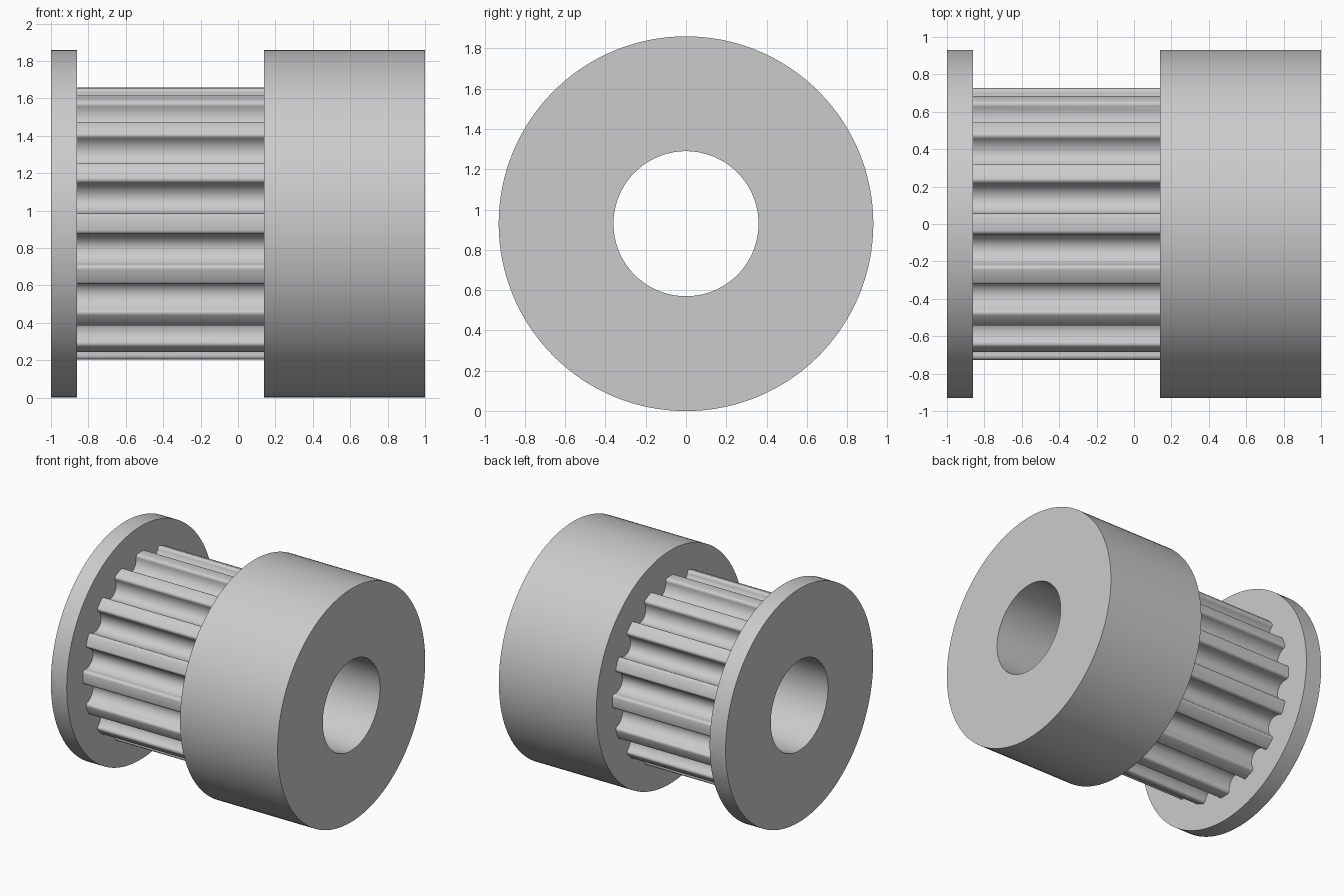
import bpy, bmesh
from math import sin, cos, pi, radians, atan2

cube = bpy.data.objects.get("Cube")
if cube:
    bpy.data.objects.remove(cube, do_unlink=True)

AXIS_Z = 0.93      # height of the shaft axis
RIM = 0.93         # flange and hub radius
BORE = 0.36
TEETH = 16
TIP = 0.727        # tooth tip radius
DEPTH = 0.113      # groove depth
GROOVE = 0.086     # groove half width and floor radius
FILLET = 0.022     # rounding of the tooth corners

metal = bpy.data.materials.new("plain grey")
metal.use_nodes = True
grey = (0.6, 0.6, 0.6, 1)
metal.diffuse_color = grey
metal.node_tree.nodes["Principled BSDF"].inputs["Base Color"].default_value = grey


def bored_ring(name, x0, x1, outline):
    """Extrude a closed polar outline (angle, radius) along x, with the bore through it."""
    bm = bmesh.new()

    def loop(x, points):
        return [bm.verts.new((x, r * cos(a), AXIS_Z + r * sin(a))) for a, r in points]

    bore = [(a, BORE) for a, r in outline]
    loops = [loop(x0, outline), loop(x1, outline), loop(x1, bore), loop(x0, bore)]
    n = len(outline)
    for k in range(4):
        a, b = loops[k], loops[(k + 1) % 4]
        for i in range(n):
            j = (i + 1) % n
            bm.faces.new((a[i], a[j], b[j], b[i]))
    bmesh.ops.recalc_face_normals(bm, faces=bm.faces)
    mesh = bpy.data.meshes.new(name)
    bm.to_mesh(mesh)
    bm.free()
    mesh.materials.append(metal)
    obj = bpy.data.objects.new(name, mesh)
    bpy.context.collection.objects.link(obj)
    bpy.ops.object.select_all(action='DESELECT')
    obj.select_set(True)
    bpy.context.view_layer.objects.active = obj
    bpy.ops.object.shade_smooth_by_angle(angle=radians(35))
    return obj


def circle(radius, count=128):
    return [(2 * pi * i / count, radius) for i in range(count)]


def toothed_outline():
    """Round-floored grooves with filleted tooth corners."""
    half = []                                   # groove centre outwards: (offset, radius)
    floor_centre = TIP - DEPTH + GROOVE
    for i in range(9):
        a = pi / 2 * i / 8
        half.append((GROOVE * sin(a), floor_centre - GROOVE * cos(a)))
    for i in range(5):
        a = pi / 2 * i / 4
        half.append((GROOVE + FILLET * (1 - cos(a)), TIP - FILLET + FILLET * sin(a)))
    groove = [(-t, r) for t, r in reversed(half[1:])] + half
    outline = []
    for k in range(TEETH):
        centre = 2 * pi * (k + 0.5) / TEETH
        outline += [(centre + t / TIP, r) for t, r in groove]
        outline.append((centre + pi / TEETH, TIP))   # middle of the tooth tip
    return outline


# Thin flange, toothed belt section, wide hub
bored_ring("end_flange", -1.0, -0.86, circle(RIM))
bored_ring("toothed_core", -0.86, 0.14, toothed_outline())
bored_ring("hub", 0.14, 1.0, circle(RIM))
